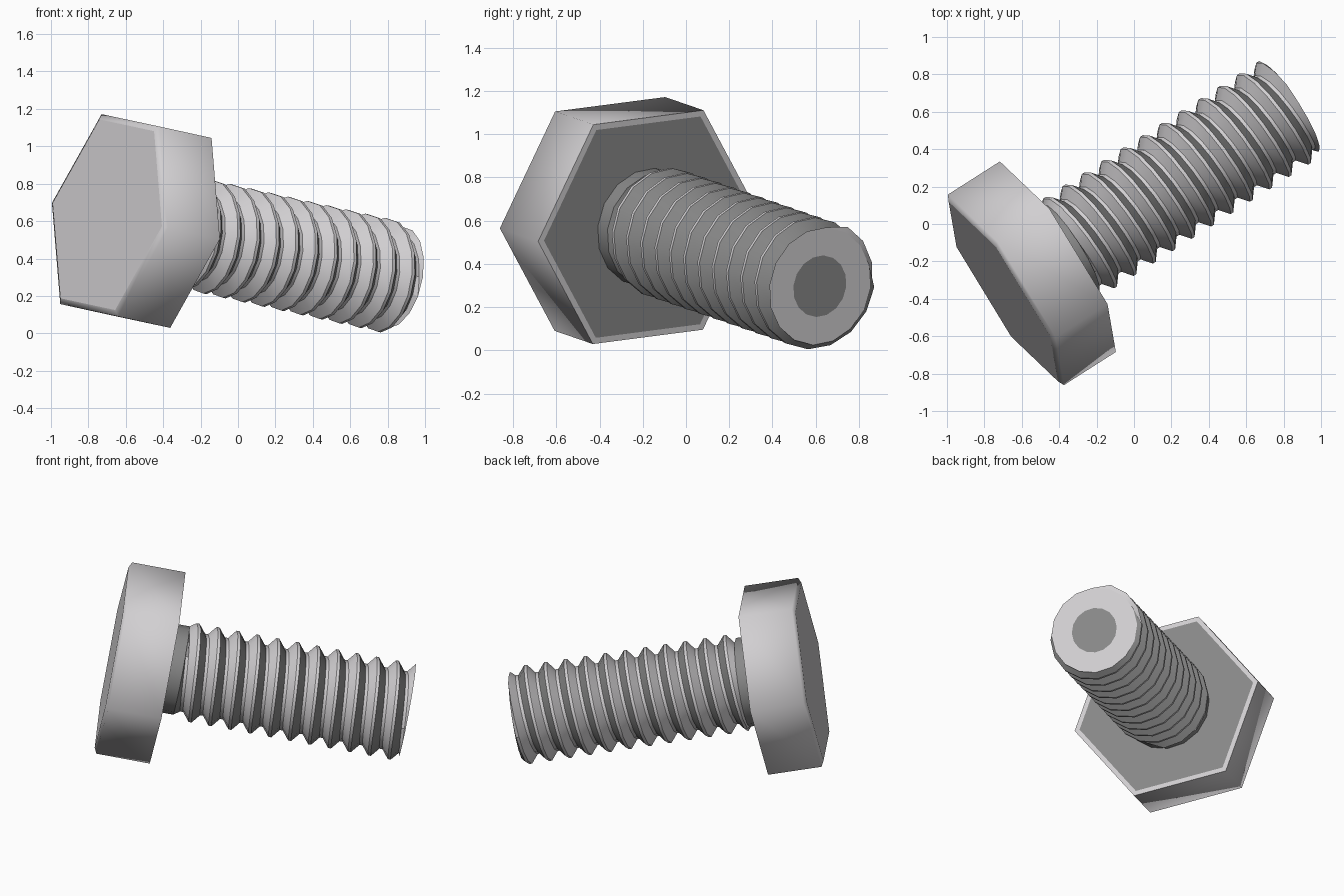
import bpy, bmesh, math
from mathutils import Vector, Matrix

if "Cube" in bpy.data.objects:
    bpy.data.objects.remove(bpy.data.objects["Cube"])


def mat(name, rgb):
    m = bpy.data.materials.new(name)
    m.diffuse_color = (*rgb, 1)
    m.use_nodes = True
    m.node_tree.nodes["Principled BSDF"].inputs["Base Color"].default_value = m.diffuse_color
    return m


LIGHT = mat("light steel", (0.64, 0.625, 0.64))
DARK = mat("dark steel", (0.25, 0.25, 0.25))

# Bolt frame: local z runs along the shank, origin at the bearing face
axis = Vector((0.830, 0.529, -0.182)).normalized()
u = Vector((-0.045, 0.255, 0.54))
u = (u - axis * u.dot(axis)).normalized()
w = axis.cross(u)
frame = Matrix((u, w, axis)).transposed().to_4x4()
frame.translation = Vector((-0.407, -0.175, 0.57))

LENGTH, PITCH, SEG = 1.503, 0.125, 16
NECK, END_R = 0.085, 0.277


def finish(bm, name):
    bmesh.ops.remove_doubles(bm, verts=bm.verts, dist=0.0005)
    bmesh.ops.recalc_face_normals(bm, faces=bm.faces)
    me = bpy.data.meshes.new(name)
    bm.to_mesh(me)
    bm.free()
    me.materials.append(LIGHT)
    me.materials.append(DARK)
    ob = bpy.data.objects.new(name, me)
    ob.matrix_world = frame
    bpy.context.collection.objects.link(ob)
    return ob


def smooth(ob, angle):
    bpy.ops.object.select_all(action='DESELECT')
    ob.select_set(True)
    bpy.context.view_layer.objects.active = ob
    bpy.ops.object.shade_smooth_by_angle(angle=math.radians(angle))


def rings(bm, sections, n):
    """Stack of n-sided rings (radius, z) bridged with quads."""
    loops = [[bm.verts.new((r * math.cos(2 * math.pi * i / n),
                            r * math.sin(2 * math.pi * i / n), z)) for i in range(n)]
             for r, z in sections]
    bands = []
    for a, b in zip(loops, loops[1:]):
        bands.append([bm.faces.new((a[i], a[(i + 1) % n], b[(i + 1) % n], b[i]))
                      for i in range(n)])
    return loops, bands


# Hex head: smooth sides, outer chamfer, dark bearing face inside a light rim
bm = bmesh.new()
loops, bands = rings(bm, [(0.565, -0.352), (0.6, -0.335), (0.6, 0), (0.568, 0)], 6)
bm.faces.new(loops[0])
bm.faces.new(loops[-1]).material_index = 1
for f in bands[0] + bands[1]:
    f.smooth = True
finish(bm, "hex_head")

# Plain dark neck under the head
bm = bmesh.new()
loops, bands = rings(bm, [(END_R, -0.01), (END_R, NECK)], SEG)
for f in bands[0]:
    f.material_index = 1
smooth(finish(bm, "neck"), 30)

# Helical thread: one tooth profile swept round, clipped at neck and tip;
# the flank facing the tip is dark
profile = [(-0.053, 0.25), (-0.009, 0.304), (0.009, 0.304), (0.053, 0.25), (PITCH - 0.053, 0.25)]
TIP_FLANK = 2
start_angle = math.radians(-66.4)
bm = bmesh.new()
previous = None
for k in range(SEG * 14 + 1):
    theta = 2 * math.pi * k / SEG
    base = PITCH * (k / SEG - 1 - start_angle / (2 * math.pi)) - 0.013
    row = []
    for dz, r in profile:
        z = base + dz
        if z <= NECK or z >= LENGTH:
            z, r = min(max(z, NECK), LENGTH), END_R
        row.append(bm.verts.new((r * math.cos(theta), r * math.sin(theta), z)))
    if previous:
        for i in range(len(profile) - 1):
            quad = (previous[i], row[i], row[i + 1], previous[i + 1])
            zs = [v.co.z for v in quad]
            if max(zs) - min(zs) > 1e-5:
                bm.faces.new(quad).material_index = int(i == TIP_FLANK)
    previous = row
bmesh.ops.remove_doubles(bm, verts=bm.verts, dist=0.0005)
bmesh.ops.dissolve_degenerate(bm, edges=bm.edges, dist=0.0005)
smooth(finish(bm, "thread"), 28)

# Flat tip: light ring around a dark centre disc
bm = bmesh.new()
loops, bands = rings(bm, [(END_R, LENGTH), (0.145, LENGTH)], SEG)
bm.faces.new(loops[-1]).material_index = 1
finish(bm, "tip")
